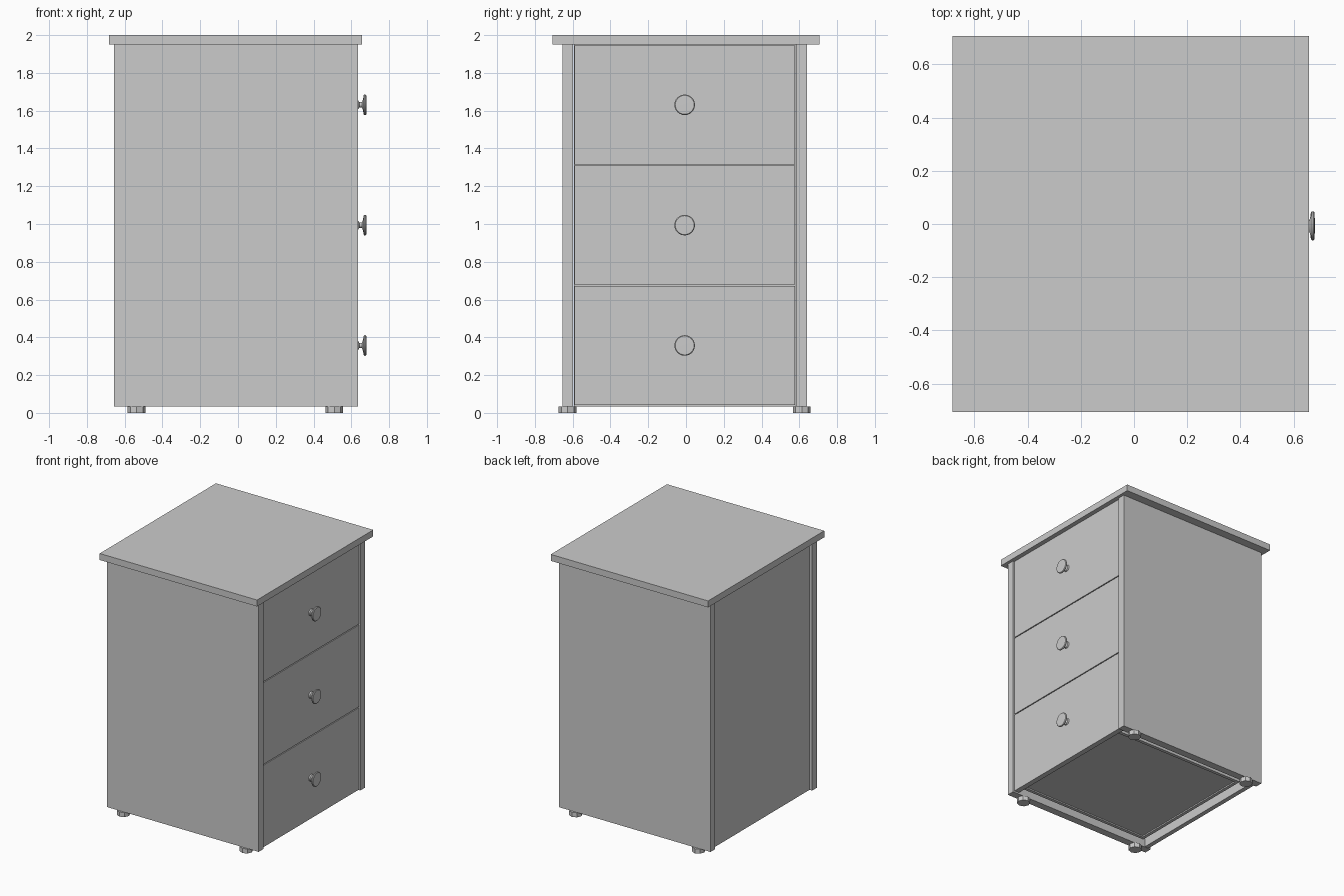
import bpy, bmesh, math
from mathutils import Matrix

if "Cube" in bpy.data.objects:
    bpy.data.objects.remove(bpy.data.objects["Cube"])

CY = -0.007            # carcass centre in y
Z0, Z1 = 0.035, 1.95   # carcass bottom and top


def finish(name, bm):
    bmesh.ops.recalc_face_normals(bm, faces=bm.faces)
    me = bpy.data.meshes.new(name)
    bm.to_mesh(me)
    bm.free()
    ob = bpy.data.objects.new(name, me)
    bpy.context.collection.objects.link(ob)
    return ob


def add_box(bm, x, y, z):
    m = Matrix.Translation([(a + b) / 2 for a, b in (x, y, z)])
    m = m @ Matrix.Diagonal([b - a for a, b in (x, y, z)] + [1])
    bmesh.ops.create_cube(bm, size=1, matrix=m)


def box(name, x, y, z):
    bm = bmesh.new()
    add_box(bm, x, y, z)
    return finish(name, bm)


def lathe_x(name, profile, loc, steps=24):
    """Revolve (x, radius) points around the x axis."""
    bm = bmesh.new()
    vs = [bm.verts.new((x, 0, r)) for x, r in profile]
    es = [bm.edges.new(p) for p in zip(vs, vs[1:])]
    bmesh.ops.spin(bm, geom=vs + es, cent=(0, 0, 0), axis=(1, 0, 0),
                   angle=2 * math.pi, steps=steps)
    bmesh.ops.remove_doubles(bm, verts=bm.verts, dist=1e-5)
    ob = finish(name, bm)
    ob.location = loc
    bpy.context.view_layer.objects.active = ob
    ob.select_set(True)
    bpy.ops.object.shade_smooth_by_angle(angle=math.radians(35))
    ob.select_set(False)
    return ob


# top board
box("top_board", (-0.683, 0.657), (-0.707, 0.707), (Z1, 2.0))

# side and back panels
box("side_panel_near", (-0.657, 0.634), (CY - 0.648, CY - 0.59), (Z0, Z1))
box("side_panel_far", (-0.657, 0.634), (CY + 0.59, CY + 0.648), (Z0, Z1))
box("back_panel", (-0.635, -0.60), (CY - 0.587, CY + 0.587), (Z0, Z1))

# drawers: front, open tray and knob
KNOB = [(0, 0), (0, 0.027), (0.012, 0.024), (0.018, 0.014), (0.032, 0.014),
        (0.038, 0.03), (0.041, 0.05), (0.045, 0.0545), (0.051, 0.0545),
        (0.055, 0.05), (0.056, 0)]
for i, name in enumerate(("bottom", "middle", "top")):
    z = 0.042 + i * 0.637
    box(name + "_drawer_front", (0.585, 0.626), (CY - 0.583, CY + 0.583),
        (z, z + 0.63))
    bm = bmesh.new()
    xb, xf, w, t = -0.545, 0.585, 0.54, 0.025
    zb, zt = z + 0.012, z + 0.53
    add_box(bm, (xb, xf), (CY - w, CY - w + t), (zb, zt))
    add_box(bm, (xb, xf), (CY + w - t, CY + w), (zb, zt))
    add_box(bm, (xb, xb + t), (CY - w + t, CY + w - t), (zb, zt))
    add_box(bm, (xb + t, xf), (CY - w + t, CY + w - t), (zb + 0.01, zb + 0.03))
    finish(name + "_drawer_tray", bm)
    lathe_x(name + "_drawer_knob", KNOB, (0.624, CY, z + 0.315))

# eight-sided feet
for i, x in enumerate((-0.537, 0.51)):
    for j, s in enumerate((-1, 1)):
        bm = bmesh.new()
        bmesh.ops.create_cone(bm, cap_ends=True, segments=8, radius1=0.047,
                              radius2=0.047, depth=Z0)
        foot = finish(("back", "front")[i] + ("_near", "_far")[j] + "_foot", bm)
        foot.location = (x, CY + s * 0.62, Z0 / 2)
